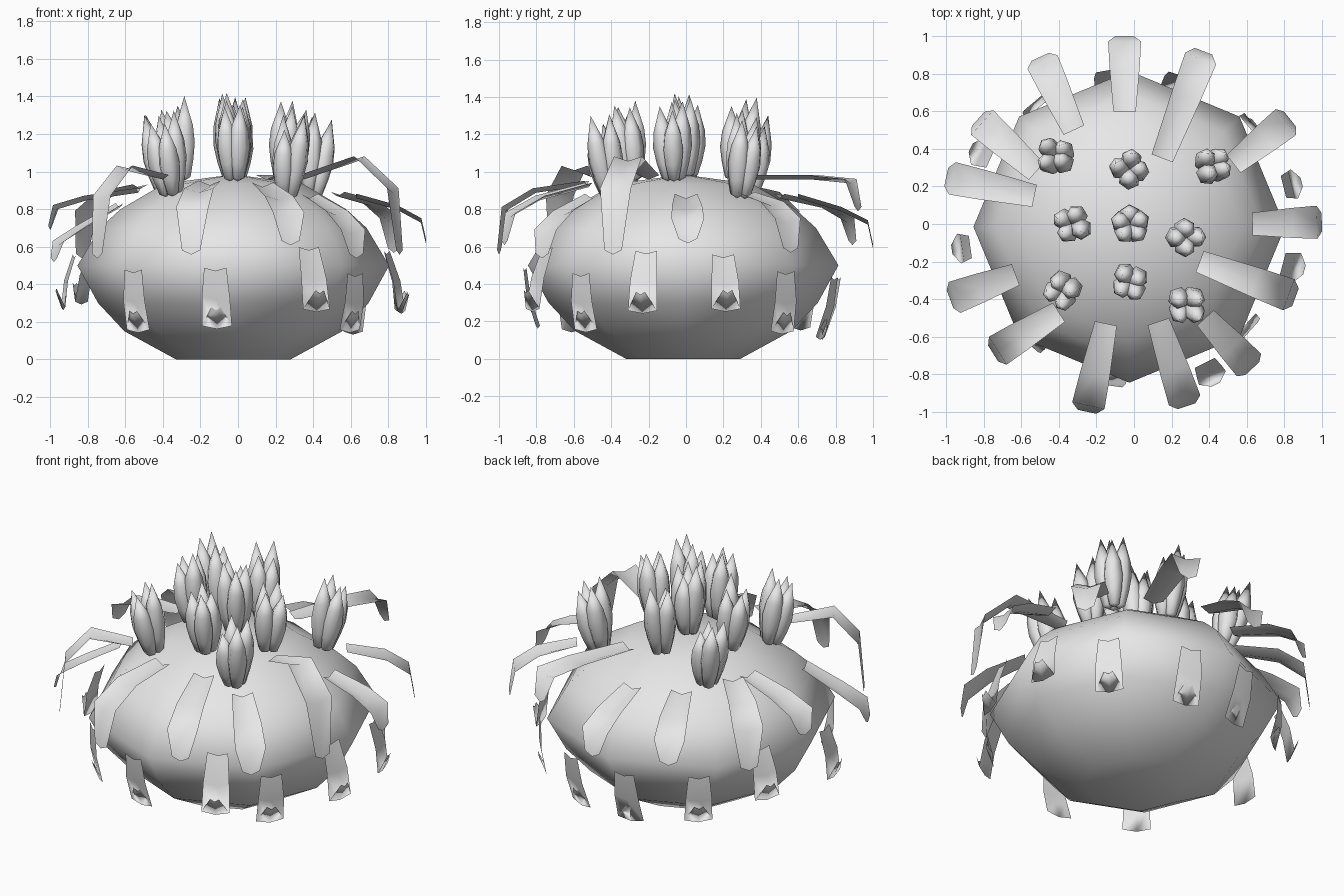
import bpy
import bmesh
import math
import random
from mathutils import Matrix, Vector

random.seed(4)
cube = bpy.data.objects.get("Cube")
if cube:
    bpy.data.objects.remove(cube)

grey = bpy.data.materials.new("plain_grey")
grey.use_nodes = True
grey.diffuse_color = (0.8, 0.8, 0.8, 1)
grey.node_tree.nodes["Principled BSDF"].inputs["Base Color"].default_value = (0.8, 0.8, 0.8, 1)
UP = Vector((0, 0, 1))


def finish(name, bm, solid):
    """Turn a bmesh into a named, smooth-shaded object with the grey material."""
    if solid:
        bmesh.ops.remove_doubles(bm, verts=bm.verts, dist=0.0005)
        bmesh.ops.recalc_face_normals(bm, faces=bm.faces)
    for face in bm.faces:
        face.smooth = True
    mesh = bpy.data.meshes.new(name)
    bm.to_mesh(mesh)
    bm.free()
    mesh.materials.append(grey)
    obj = bpy.data.objects.new(name, mesh)
    bpy.context.collection.objects.link(obj)


def lathe(bm, profile, sides, matrix):
    """Revolve (radius, height) pairs around the local z axis."""
    rings = []
    for radius, height in profile:
        ring = []
        for i in range(sides):
            a = math.tau * i / sides
            point = Vector((radius * math.cos(a), radius * math.sin(a), height))
            ring.append(bm.verts.new(matrix @ point))
        rings.append(ring)
    for low, high in zip(rings, rings[1:]):
        for i in range(sides):
            j = (i + 1) % sides
            bm.faces.new((low[i], low[j], high[j], high[i]))
    return rings


def strip(name, centres, half_widths, side, hollow):
    """Thin leaf along a row of centre points, its edges lifted like a gutter."""
    bm = bmesh.new()
    rows = []
    for centre, half in zip(centres, half_widths):
        edge = centre + UP * hollow
        rows.append([bm.verts.new(p) for p in
                     (edge - side * half, centre - UP * hollow, edge + side * half)])
    for a, b in zip(rows, rows[1:]):
        for i in range(2):
            bm.faces.new((a[i], a[i + 1], b[i + 1], b[i]))
    finish(name, bm, False)


# Squat eight-sided body with a flat underside
bm = bmesh.new()
body_profile = [(0.305, 0), (0.58, 0.15), (0.72, 0.3), (0.83, 0.5), (0.71, 0.7),
                (0.6, 0.8), (0.37, 0.935), (0, 0.985)]
rings = lathe(bm, body_profile, 8, Matrix.Translation((-0.025, -0.015, 0)))
bm.faces.new(list(reversed(rings[0])))
finish("body", bm, True)

# Blossoms: pointed buds, each a ring of plump petals (x, y, base height)
blossoms = [(-0.41, 0.36, 0.87), (-0.02, 0.29, 0.95), (0.42, 0.31, 0.86),
            (-0.33, 0, 0.95), (-0.02, 0, 0.97), (0.27, -0.07, 0.95),
            (-0.38, -0.35, 0.87), (-0.02, -0.31, 0.95), (0.28, -0.43, 0.86)]
petal_profile = [(0, 0), (0.032, 0.02), (0.05, 0.11), (0.06, 0.2), (0.05, 0.29), (0, 0.44)]
for n, (x, y, z) in enumerate(blossoms):
    bm = bmesh.new()
    petals = 5 if x == -0.02 and y == 0 else 4
    turn = random.uniform(0, math.tau)
    axis = Vector((x * 0.35, y * 0.35, 1))
    place = (Matrix.Translation((x * 0.93, y * 0.93, z))
             @ axis.to_track_quat('Z', 'Y').to_matrix().to_4x4())
    for p in range(petals):
        spin = Matrix.Rotation(turn + math.tau * p / petals, 4, 'Z')
        lean = Matrix.Rotation(random.uniform(0.06, 0.12), 4, 'Y')
        size = Matrix.Diagonal((1, 1, random.uniform(0.85, 1.05), 1))
        lathe(bm, petal_profile, 6,
              place @ spin @ Matrix.Translation((0.03, 0, 0)) @ lean @ size)
    finish(f"blossom_{n + 1}", bm, True)

# Upper leaves: root x, y, tip x, y, then heights of root, middle, bend and tip
upper_leaves = [
    (-0.32, 0.5, -0.5, 0.89, 0.87, 0.82, 0.74, 0.62),
    (-0.05, 0.6, -0.05, 1, 0.87, 0.8, 0.73, 0.6),
    (0.15, 0.35, 0.37, 0.92, 0.97, 0.97, 0.95, 0.8),
    (0.53, 0.32, 0.83, 0.56, 0.88, 0.83, 0.74, 0.58),
    (0.63, 0, 1, 0.01, 0.87, 0.81, 0.74, 0.63),
    (0.35, -0.2, 0.86, -0.39, 0.97, 1.07, 0.9, 0.57),
    (0.38, -0.5, 0.63, -0.77, 0.87, 0.78, 0.68, 0.55),
    (0.13, -0.52, 0.28, -0.97, 0.93, 0.86, 0.77, 0.62),
    (-0.15, -0.53, -0.25, -1, 0.94, 0.9, 0.8, 0.57),
    (-0.4, -0.47, -0.75, -0.69, 0.97, 1.02, 0.86, 0.55),
    (-0.63, -0.27, -0.98, -0.4, 0.82, 0.7, 0.62, 0.53),
    (-0.53, 0.15, -1, 0.25, 0.9, 0.86, 0.81, 0.7),
    (-0.52, 0.28, -0.83, 0.56, 0.92, 0.88, 0.78, 0.55)]
for n, (x0, y0, x1, y1, *heights) in enumerate(upper_leaves):
    root, tip = Vector((x0, y0, 0)), Vector((x1, y1, 0))
    side = (tip - root).normalized().cross(UP)
    centres = [root.lerp(tip, t) + UP * height
               for t, height in zip((0, 0.58, 0.93, 1), heights)]
    strip(f"upper_leaf_{n + 1}", centres, (0.06, 0.08, 0.088, 0.05), side, 0.012)

# Lower leaves around the widest part, each with its tip folded back up:
# angle in degrees, radius and height of the top, radius and height of the fold
lower_leaves = [
    (14, 0.82, 0.55, 0.88, 0.26), (40, 0.83, 0.46, 0.8, 0.14),
    (73, 0.83, 0.43, 0.75, 0.11), (100, 0.83, 0.43, 0.74, 0.11),
    (130, 0.84, 0.45, 0.8, 0.16), (155, 0.84, 0.58, 0.92, 0.3),
    (188, 0.88, 0.55, 0.94, 0.27), (229, 0.85, 0.47, 0.81, 0.15),
    (262, 0.87, 0.48, 0.8, 0.17), (297, 0.83, 0.59, 0.92, 0.26),
    (318, 0.84, 0.45, 0.8, 0.15), (345, 0.82, 0.57, 0.9, 0.25)]
for n, (degrees, r0, z0, r1, z1) in enumerate(lower_leaves):
    a = math.radians(degrees)
    out = Vector((math.cos(a), math.sin(a), 0))
    side = Vector((-math.sin(a), math.cos(a), 0))
    top, fold = out * r0 + UP * z0, out * r1 + UP * z1
    centres = [top, top.lerp(fold, 0.5) + out * 0.015, fold,
               fold + out * 0.04 + UP * 0.1]
    strip(f"lower_leaf_{n + 1}", centres, (0.06, 0.075, 0.08, 0.025), side, 0.008)
